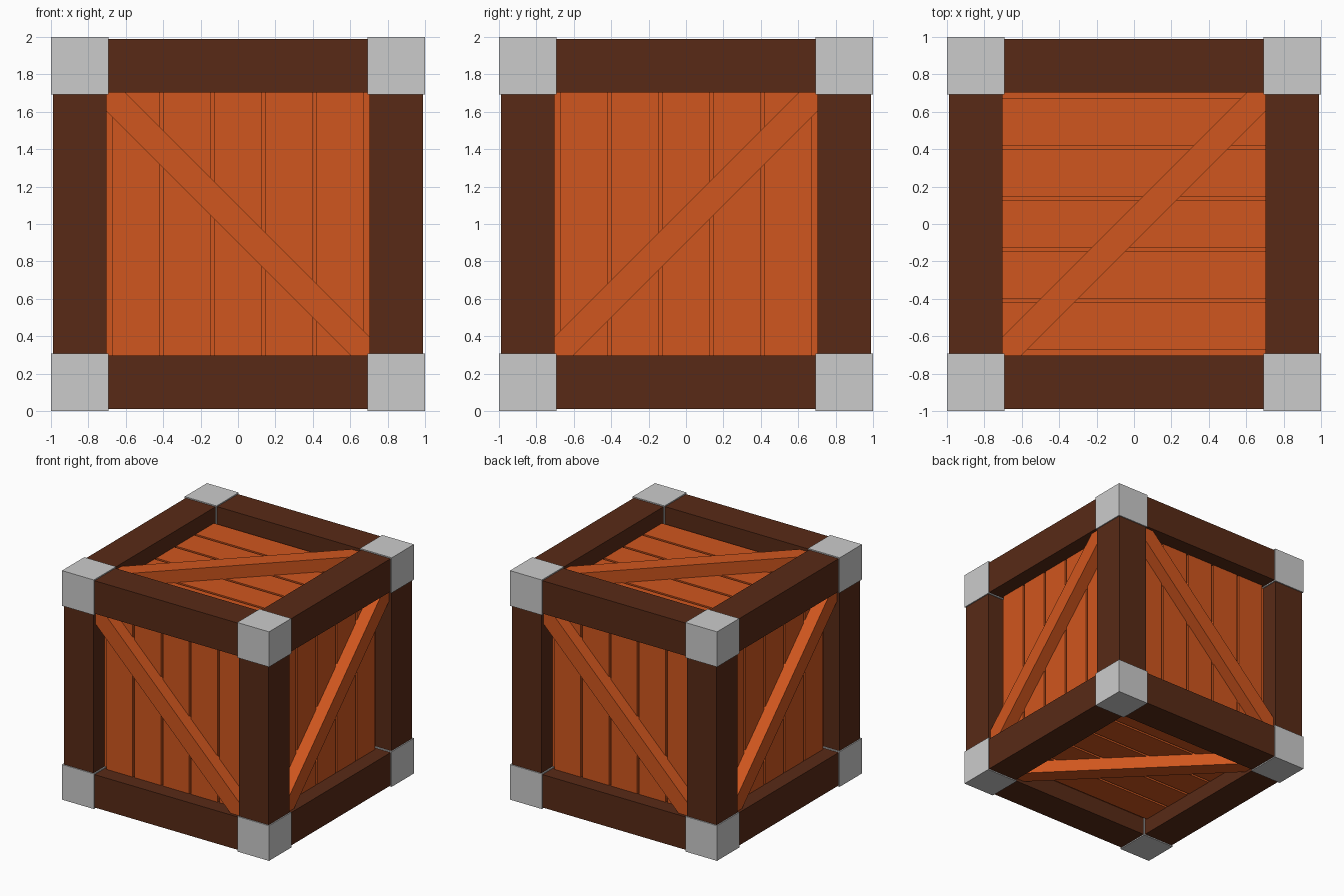
import bpy, bmesh
from mathutils import Matrix, Vector

if "Cube" in bpy.data.objects:
    bpy.data.objects.remove(bpy.data.objects["Cube"])

CENTRE = Vector((0, 0, 1))
OUT, IN = 0.99, 0.703       # beam outer / inner faces
CORNER = 0.307              # corner block size
CORE, PLANK, BRACE = 0.835, 0.855, 0.965   # surface distances from the centre


def material(name, rgb):
    m = bpy.data.materials.new(name)
    m.diffuse_color = (*rgb, 1)
    m.use_nodes = True
    m.node_tree.nodes["Principled BSDF"].inputs["Base Color"].default_value = m.diffuse_color
    return m


dark = material("dark_wood", (0.098, 0.023, 0.008))
light = material("orange_wood", (0.63, 0.093, 0.013))


def finish(name, bm, mat=None):
    bmesh.ops.recalc_face_normals(bm, faces=bm.faces)
    me = bpy.data.meshes.new(name)
    bm.to_mesh(me)
    bm.free()
    ob = bpy.data.objects.new(name, me)
    ob.location = CENTRE
    bpy.context.collection.objects.link(ob)
    if mat:
        me.materials.append(mat)
    return ob


def box(bm, lo, hi, mat=Matrix()):
    lo, hi = Vector(lo), Vector(hi)
    size = Matrix.Diagonal((*(hi - lo), 1))
    bmesh.ops.create_cube(bm, size=1, matrix=mat @ Matrix.Translation((lo + hi) / 2) @ size)


# Metal corner blocks
for i, sx in enumerate((-1, 1)):
    for j, sy in enumerate((-1, 1)):
        for k, sz in enumerate((-1, 1)):
            bm = bmesh.new()
            c = Vector((sx, sy, sz)) * (1 - CORNER / 2)
            h = Vector((1, 1, 1)) * CORNER / 2
            box(bm, c - h, c + h)
            finish(f"corner_block_{i}{j}{k}", bm)

# Twelve frame beams, running between the corner blocks
mid, half = (OUT + IN) / 2, (OUT - IN) / 2
for axis, label in enumerate("xyz"):
    for a in (-1, 1):
        for b in (-1, 1):
            c, h = Vector(), Vector((half, half, half))
            c[(axis + 1) % 3], c[(axis + 2) % 3] = a * mid, b * mid
            h[axis] = 0.72
            bm = bmesh.new()
            box(bm, c - h, c + h)
            finish(f"frame_beam_{label}", bm, dark)

# Inner box showing in the gaps between planks
bm = bmesh.new()
box(bm, [-CORE] * 3, [CORE] * 3)
finish("inner_box", bm, light)

# Each side: across direction, plank direction, outward normal, brace slope
sides = {
    "front": ((1, 0, 0), (0, 0, 1), (0, -1, 0), -1),
    "back": ((-1, 0, 0), (0, 0, 1), (0, 1, 0), -1),
    "right": ((0, 1, 0), (0, 0, 1), (1, 0, 0), 1),
    "left": ((0, -1, 0), (0, 0, 1), (-1, 0, 0), 1),
    "top": ((0, -1, 0), (1, 0, 0), (0, 0, 1), -1),
    "bottom": ((0, 1, 0), (1, 0, 0), (0, 0, -1), -1),
}
for name, (u, v, n, slope) in sides.items():
    frame = Matrix((u, v, n)).transposed().to_4x4()

    # Five planks
    bm = bmesh.new()
    for i in range(-2, 3):
        x = i * 0.273
        box(bm, (x - 0.126, -0.72, CORE - 0.01), (x + 0.126, 0.72, PLANK), frame)
    finish(f"{name}_planks", bm, light)

    # Diagonal brace with ends cut to fit the frame corners
    e, w = 0.705, 0.1
    outline = [(-e, -e), (w - e, -e), (e, e - w), (e, e), (e - w, e), (-e, w - e)]
    bm = bmesh.new()
    face = bm.faces.new([bm.verts.new(frame @ Vector((x * slope, y, PLANK - 0.01)))
                         for x, y in outline])
    ext = bmesh.ops.extrude_face_region(bm, geom=[face], use_keep_orig=True)
    bmesh.ops.translate(bm, vec=Vector(n) * (BRACE - PLANK + 0.01),
                        verts=[g for g in ext["geom"] if isinstance(g, bmesh.types.BMVert)])
    finish(f"{name}_brace", bm, light)
